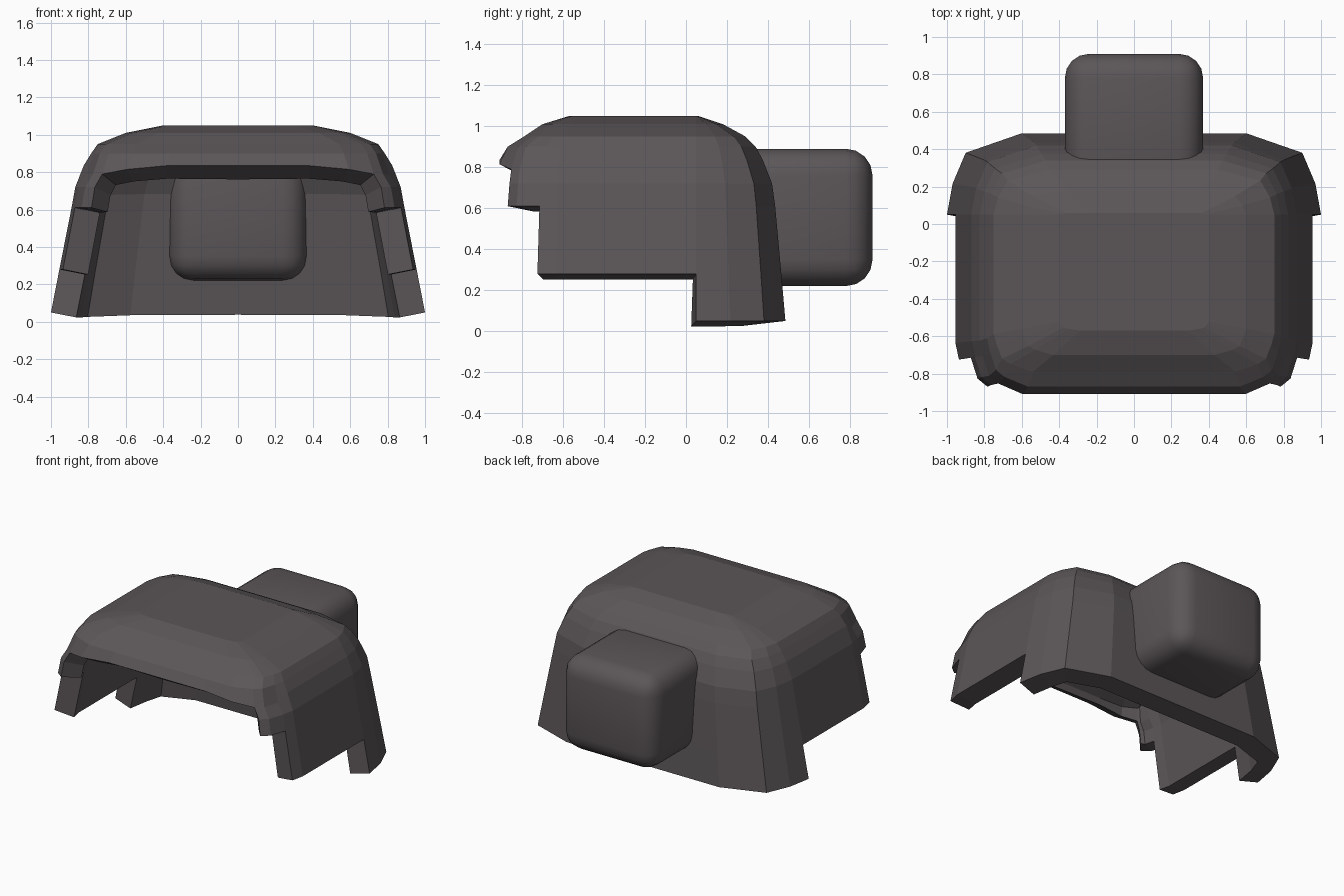
import bpy, bmesh
from mathutils import Vector

cube = bpy.data.objects.get("Cube")
if cube:
    bpy.data.objects.remove(cube, do_unlink=True)

# Single hair colour
mat = bpy.data.materials.new("dark grey hair")
mat.use_nodes = True
colour = (0.105, 0.092, 0.097, 1)
mat.diffuse_color = colour
mat.node_tree.nodes["Principled BSDF"].inputs["Base Color"].default_value = colour


def make_object(name, bm):
    mesh = bpy.data.meshes.new(name)
    bm.to_mesh(mesh)
    bm.free()
    mesh.materials.append(mat)
    obj = bpy.data.objects.new(name, mesh)
    bpy.context.collection.objects.link(obj)
    return obj


# Horizontal rings: height, half width, front y, back y
rings = [
    (0.05, 1.00, -0.97, 0.485), (0.28, 0.955, -0.95, 0.465),
    (0.61, 0.89, -0.93, 0.435), (0.72, 0.87, -0.92, 0.42),
    (0.835, 0.825, -0.91, 0.375), (0.90, 0.785, -0.87, 0.34),
    (0.95, 0.75, -0.79, 0.29), (1.01, 0.60, -0.70, 0.18),
    (1.05, 0.40, -0.57, 0.06),
]
# Half outline, front to back: width share, then front or back share
front = [(0, 1), (0.46, 1), (0.72, 1), (0.88, 0.86), (0.94, 0.76), (0.98, 0.5), (1, 0.3)]
back = [(1, 0), (0.97, 0.38), (0.90, 0.76), (0.6, 1), (0, 1)]


def ring_points(z, hx, yf, yb):
    pts = [Vector((hx * a, -0.5 + (yf + 0.5) * b, z)) for a, b in front]
    pts += [Vector((hx * a, 0.05 + (yb - 0.05) * b, z)) for a, b in back]
    if z == rings[4][0]:            # fringe dips towards the temples
        pts[2].z -= 0.02
        for p in pts[3:6]:
            p.z -= 0.045
    mirrored = [Vector((-p.x, p.y, p.z)) for p in reversed(pts[1:-1])]
    return pts + mirrored


# Lowest ring of each column: fringe, temple, side, nape
half = len(front) + len(back) - 1
lowest = [4] * 3 + [2] * 2 + [1] * 2 + [0] * (half - 7)
lowest += lowest[::-1]

# Hair shell
bm = bmesh.new()
loops = [[bm.verts.new(p) for p in ring_points(*r)] for r in rings]
count = len(loops[0])
for level in range(len(rings) - 1):
    a, b = loops[level], loops[level + 1]
    for i in range(count):
        if level >= lowest[i]:
            j = (i + 1) % count
            bm.faces.new((a[i], a[j], b[j], b[i]))
bm.faces.new(loops[-1])
bmesh.ops.delete(bm, geom=[v for v in bm.verts if not v.link_faces], context='VERTS')
bmesh.ops.recalc_face_normals(bm, faces=bm.faces)
top = max(bm.faces, key=lambda f: f.calc_center_median().z)
if top.normal.z < 0:
    bmesh.ops.reverse_faces(bm, faces=bm.faces)
shell = make_object("hair_shell", bm)
thick = shell.modifiers.new("thickness", 'SOLIDIFY')
thick.thickness = 0.14
thick.offset = -1

# Rounded bun at the back
bm = bmesh.new()
bmesh.ops.create_cube(bm, size=1)
bmesh.ops.scale(bm, vec=(0.74, 0.70, 0.67), verts=bm.verts)
bmesh.ops.translate(bm, vec=(0, 0.56, 0.555), verts=bm.verts)
bmesh.ops.bevel(bm, geom=bm.edges[:], offset=0.13, segments=4, profile=0.5, affect='EDGES')
bun = make_object("hair_bun", bm)
for p in bun.data.polygons:
    p.use_smooth = True
